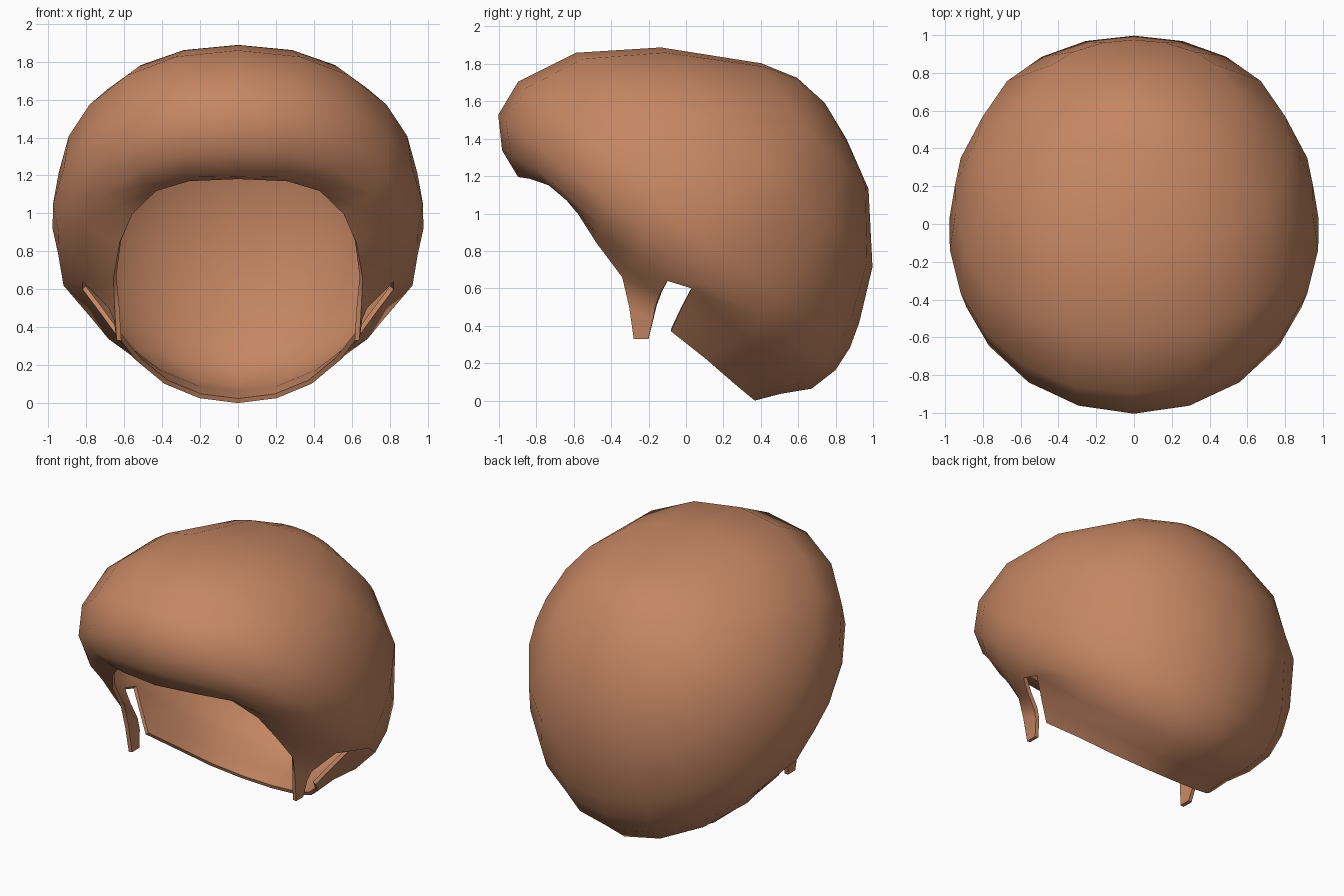
import bpy, bmesh, math
from mathutils import Vector

if "Cube" in bpy.data.objects:
    bpy.data.objects.remove(bpy.data.objects["Cube"])

R2 = math.sqrt(2)
mat = bpy.data.materials.new("chestnut_brown")
mat.diffuse_color = (0.56, 0.24, 0.125, 1)
mat.use_nodes = True
mat.node_tree.nodes["Principled BSDF"].inputs["Base Color"].default_value = mat.diffuse_color


def place(x, u, w):
    """Tilted frame: u runs up and forward, w runs from face opening to crown."""
    return Vector((x, (w - u) / R2, (w + u) / R2))


# Rings from face opening to crown:
# front u, front w, back u, back w, side x, side w, front power, back power, brow lift
rings = [
    (1.40, 0.27, -0.26, 0.26, 0.66, 0.22, 2.5, 2.0, 0.06),
    (1.48, 0.21, -0.33, 0.38, 0.75, 0.29, 2.4, 1.85, 0.08),
    (1.64, 0.25, -0.43, 0.52, 0.86, 0.38, 2.1, 1.85, 0.03),
    (1.79, 0.37, -0.45, 0.68, 0.95, 0.50, 2.0, 1.95, 0),
    (1.84, 0.57, -0.42, 0.82, 0.98, 0.66, 2.1, 2.0, 0),
    (1.73, 0.90, -0.36, 0.95, 0.95, 0.90, 2.2, 2.0, 0),
    (1.43, 1.24, -0.20, 1.21, 0.83, 1.21, 2.2, 2.0, 0),
    (0.99, 1.56, 0.11, 1.49, 0.54, 1.49, 2.2, 2.0, 0),
    (0.80, 1.64, 0.38, 1.595, 0.25, 1.61, 2.2, 2.0, 0),
]
angles = [0, 18, 36, 54, 69, 84, 94, 105, 126, 144, 162, 180]
BURN, NOTCH = 5, 6    # columns of the sideburn and of the ear notch


def ring_point(ring, deg):
    uf, wf, ub, wb, b, ws, pf, pb, lift = ring
    c, s = math.cos(math.radians(deg)), math.sin(math.radians(deg))
    e = 2 / (pf if c > 0 else pb)
    k = math.copysign(abs(c) ** e, c)
    u = (uf + ub) / 2 + (uf - ub) / 2 * k
    w = ws + (wf - wb) / 2 * k + ((wf + wb) / 2 - ws) * k * k
    if c > 0:
        w += lift * (2 * s * c) ** 2
    x = 0 if deg in (0, 180) else b * abs(s) ** e
    return place(x, u, w)


bm = bmesh.new()
grid = [[bm.verts.new(ring_point(r, a)) for a in angles] for r in rings]

# Ear notch edges: sideburn side, then the tucked-in nape side
for i, co in enumerate(((0.68, -0.165, 0.50), (0.75, -0.14, 0.57), (0.82, -0.10, 0.64))):
    grid[i][NOTCH].co = co
for i, co in enumerate(((0.65, -0.08, 0.37), (0.73, -0.03, 0.48), (0.82, 0.03, 0.60),
                        (0.92, 0.11, 0.62))):
    grid[i][NOTCH + 1].co = co

# Shell, leaving the ear notch open
for i in range(len(rings) - 1):
    for j in range(len(angles) - 1):
        if j == NOTCH and i < 2:
            continue
        bm.faces.new((grid[i][j], grid[i][j + 1], grid[i + 1][j + 1], grid[i + 1][j]))

# Crown cap
pole = bm.verts.new(place(0, 0.6, 1.65))
caps = [bm.faces.new((grid[-1][j], grid[-1][j + 1], pole)) for j in range(len(angles) - 1)]

# Sideburn tapering down from the rim
upper = [grid[0][BURN], grid[0][BURN + 1]]
for front, back in (((0.65, 0.57, 0.14), (0.655, 0.435, 0.187)),
                    ((0.64, 0.43, 0.035), (0.64, 0.375, 0.09))):
    lower = [bm.verts.new(place(*front)), bm.verts.new(place(*back))]
    bm.faces.new((lower[0], lower[1], upper[1], upper[0]))
    upper = lower

bmesh.ops.recalc_face_normals(bm, faces=bm.faces[:])
bm.normal_update()
if caps[0].normal.dot(Vector((0, 1, 1))) < 0:
    bmesh.ops.reverse_faces(bm, faces=bm.faces[:])

mesh = bpy.data.meshes.new("hair_shell")
bm.to_mesh(mesh)
bm.free()
mesh.materials.append(mat)
hair = bpy.data.objects.new("hair_shell", mesh)
bpy.context.collection.objects.link(hair)
bpy.context.view_layer.objects.active = hair
hair.select_set(True)

# Other half and thickness
mirror = hair.modifiers.new("mirror", 'MIRROR')
mirror.use_clip = True
mirror.merge_threshold = 0.002
solid = hair.modifiers.new("thickness", 'SOLIDIFY')
solid.thickness = 0.025
solid.offset = -1
for name in ("mirror", "thickness"):
    bpy.ops.object.modifier_apply(modifier=name)
bpy.ops.object.shade_smooth_by_angle(angle=math.radians(65))
